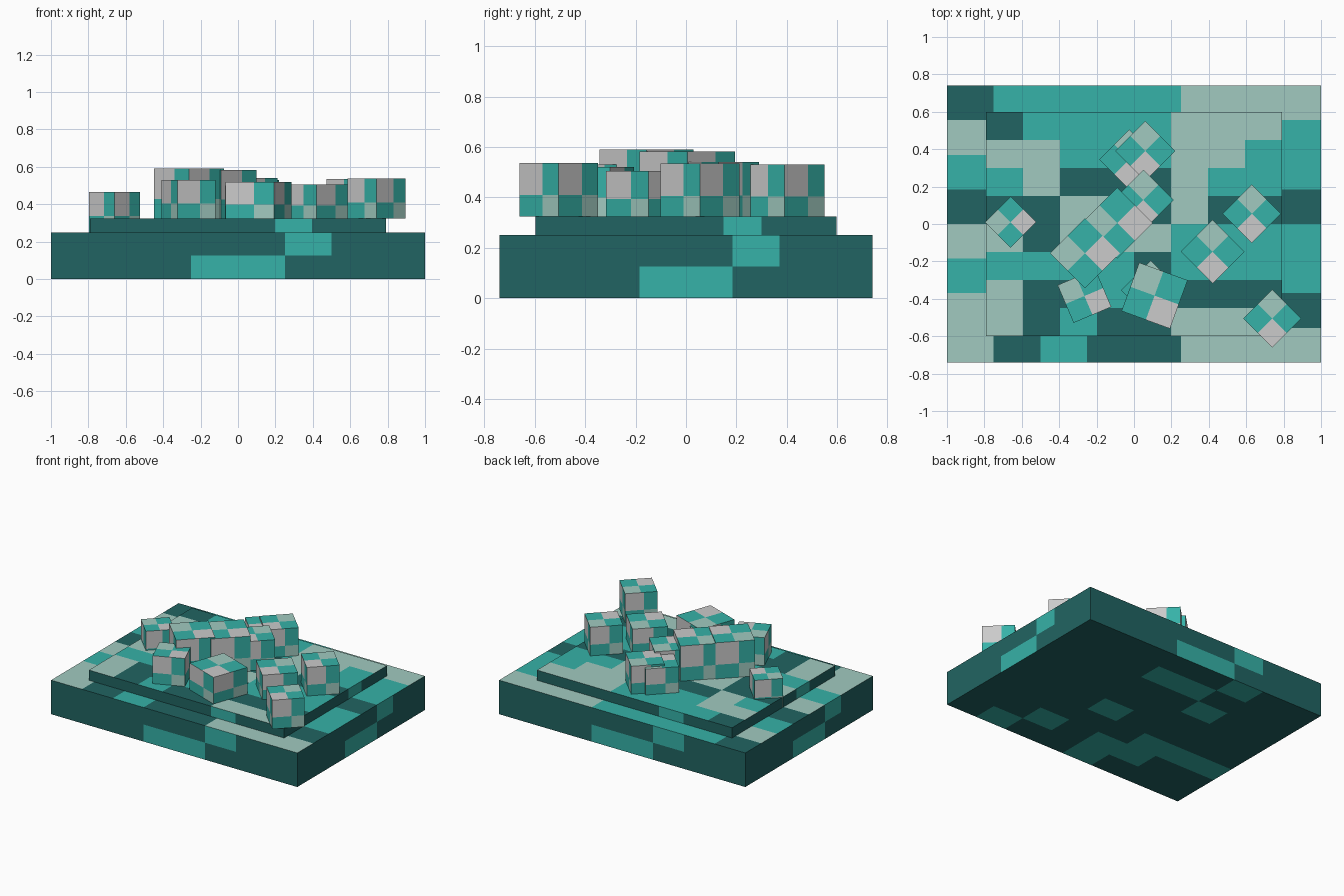
import bpy, bmesh, math
from mathutils import Vector, Matrix

if "Cube" in bpy.data.objects:
    bpy.data.objects.remove(bpy.data.objects["Cube"])


def lin(c):
    c /= 255
    return c / 12.92 if c < 0.04045 else ((c + 0.055) / 1.055) ** 2.4


# Flat colours, keyed by the letter used in the patterns
COLOURS = {"D": ("dark_teal", (33, 100, 98)), "T": ("teal", (54, 178, 168)),
           "L": ("pale_green", (161, 202, 192)), "G": ("light_grey", (203, 203, 203))}
KEYS = list(COLOURS)
MATS = []
for name, rgb in COLOURS.values():
    m = bpy.data.materials.new(name)
    m.diffuse_color = (*[lin(c) for c in rgb], 1)
    m.use_nodes = True
    m.node_tree.nodes["Principled BSDF"].inputs["Base Color"].default_value = m.diffuse_color
    MATS.append(m)


def panel(bm, corner, right, down, rows, us=None, vs=None):
    """Tiled rectangle; rows of letters read left to right, top to bottom from outside."""
    nu, nv = len(rows[0]), len(rows)
    us = us or [i / nu for i in range(nu + 1)]
    vs = vs or [j / nv for j in range(nv + 1)]
    grid = [[bm.verts.new(corner + right * u + down * v) for u in us] for v in vs]
    for j, row in enumerate(rows):
        for i, key in enumerate(row):
            f = bm.faces.new((grid[j][i], grid[j + 1][i], grid[j + 1][i + 1], grid[j][i + 1]))
            f.material_index = KEYS.index(key)


def tiled_box(name, w, d, z0, z1, top, side, bottom, us=None, vs=None, loc=(0, 0), yaw=0):
    bm = bmesh.new()
    x, y = w / 2, d / 2
    panel(bm, Vector((-x, y, z1)), Vector((w, 0, 0)), Vector((0, -d, 0)), top)
    panel(bm, Vector((x, y, z0)), Vector((-w, 0, 0)), Vector((0, -d, 0)), bottom)
    ring = [Vector(p) for p in ((-x, -y, z1), (x, -y, z1), (x, y, z1), (-x, y, z1))]
    for k in range(4):
        panel(bm, ring[k], ring[(k + 1) % 4] - ring[k], Vector((0, 0, z0 - z1)), side, us, vs)
    bmesh.ops.remove_doubles(bm, verts=bm.verts, dist=1e-5)
    me = bpy.data.meshes.new(name)
    bm.to_mesh(me)
    bm.free()
    for m in MATS:
        me.materials.append(m)
    ob = bpy.data.objects.new(name, me)
    ob.matrix_world = Matrix.Translation((*loc, 0)) @ Matrix.Rotation(yaw, 4, "Z")
    bpy.context.collection.objects.link(ob)
    return ob


# Camouflage pattern shared by the tops of both slabs
CAMO = ["DTTTTLLL",
        "LLTTTLLT",
        "TLDDDLTT",
        "DDLLDLDD",
        "LDLLLTTT",
        "TTTTDTTT",
        "LDDTTDDD",
        "LDTDDLLL"]
UNDERSIDE = ["DDDDDTDD",
             "DDDTTDDD",
             "DDDDDTDD",
             "DDDDDDDD",
             "DDDTDDDD",
             "DDDDDTTT",
             "DDTDTTDD",
             "DTDDTDDD"]

# Stepped plinth
tiled_box("base_slab", 2.0, 1.48, 0, 0.25, CAMO, ["DDDDDTDD", "DDDTTDDD"], UNDERSIDE)
tiled_box("upper_slab", 1.585, 1.195, 0.25, 0.325, CAMO, ["DDDDDTDD"], ["D"])

# Checkered cubes: x, y, half diagonal, direction of grey corner, bottom, top
CUBES = [(-0.66, 0.01, 0.137, 0, 0.25, 0.465),
         (0.74, -0.505, 0.155, -90, 0.325, 0.537),
         (0.42, -0.148, 0.17, -90, 0.32, 0.505),
         (0.63, 0.055, 0.157, -90, 0.32, 0.535),
         (0.06, 0.39, 0.16, -90, 0.32, 0.53),
         (-0.025, 0.345, 0.16, -90, 0.32, 0.515),
         (0.05, 0.128, 0.162, -90, 0.32, 0.54),
         (-0.09, 0.005, 0.19, 0, 0.32, 0.583),
         (-0.262, -0.157, 0.187, 0, 0.32, 0.59),
         (0.11, -0.383, 0.195, -65, 0.32, 0.52),
         (0.09, -0.355, 0.16, -90, 0.32, 0.50),
         (-0.265, -0.385, 0.155, -22, 0.32, 0.53)]
for n, (x, y, r, a, z0, z1) in enumerate(CUBES, 1):
    s = r * math.sqrt(2)
    tiled_box(f"checkered_cube_{n}", s, s, z0, z1, ["LT", "TG"], ["GT", "TL"], ["GT", "TL"],
              [0, 0.59, 1], [0, 0.6, 1], (x, y), math.radians(a + 45))
